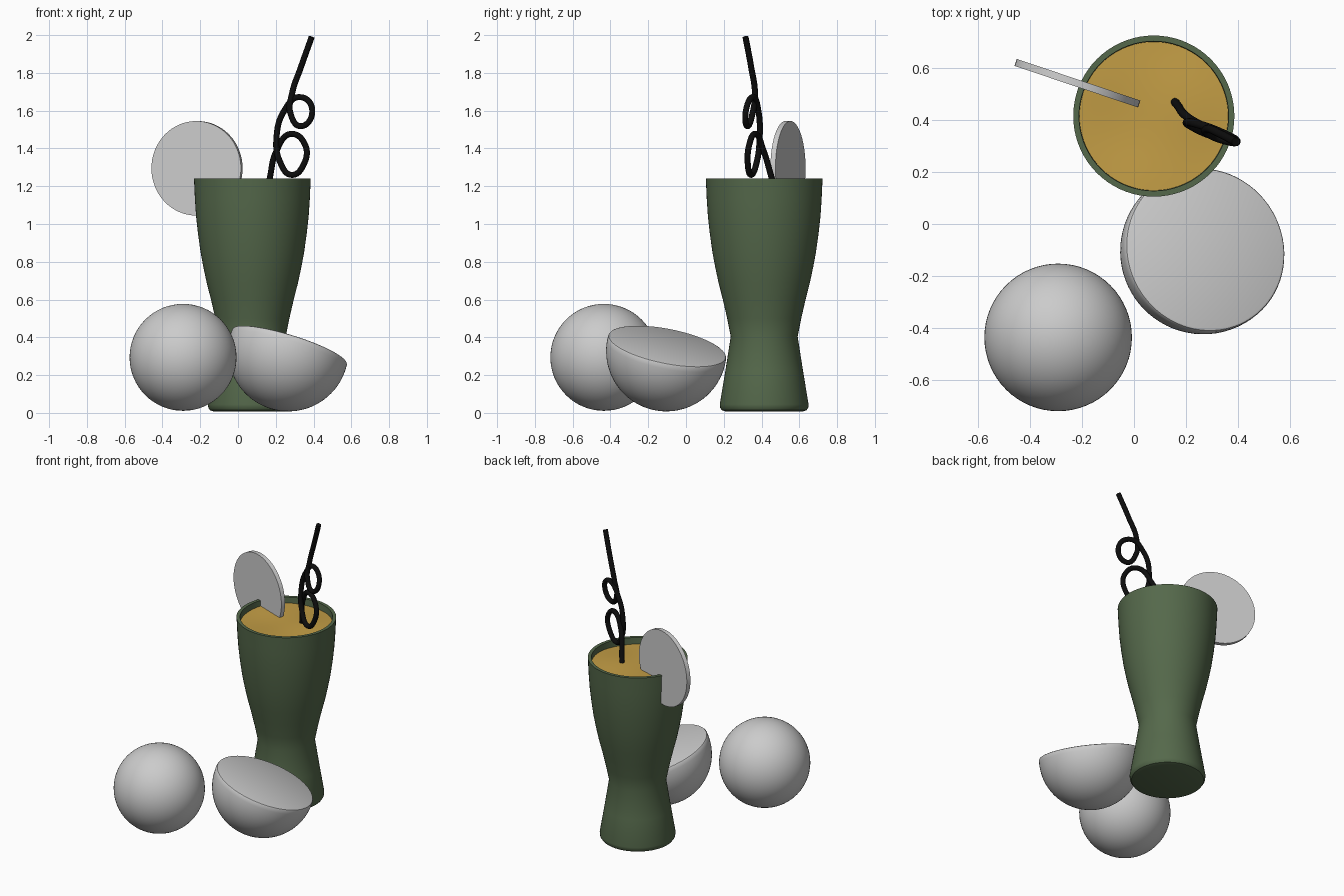
import bpy, bmesh, math
from mathutils import Vector, Matrix

if "Cube" in bpy.data.objects:
    bpy.data.objects.remove(bpy.data.objects["Cube"])

CX, CY = 0.076, 0.414          # axis of the glass


def material(name, rgb):
    m = bpy.data.materials.new(name)
    m.diffuse_color = (*rgb, 1)
    m.use_nodes = True
    m.node_tree.nodes["Principled BSDF"].inputs["Base Color"].default_value = m.diffuse_color
    return m


def finish(ob, mat=None, angle=30):
    if mat:
        ob.data.materials.append(mat)
    bpy.ops.object.select_all(action='DESELECT')
    ob.select_set(True)
    bpy.context.view_layer.objects.active = ob
    bpy.ops.object.shade_smooth_by_angle(angle=math.radians(angle))
    return ob


def add(name, bm):
    me = bpy.data.meshes.new(name)
    bmesh.ops.recalc_face_normals(bm, faces=bm.faces)
    bm.to_mesh(me)
    bm.free()
    ob = bpy.data.objects.new(name, me)
    bpy.context.collection.objects.link(ob)
    return ob


def lathe(profile, steps=72):
    """Spin (radius, z) points around the z axis."""
    bm = bmesh.new()
    vs = [bm.verts.new((r, 0, z)) for r, z in profile]
    es = [bm.edges.new(p) for p in zip(vs, vs[1:])]
    bmesh.ops.spin(bm, geom=vs + es, cent=(0, 0, 0), axis=(0, 0, 1),
                   angle=math.tau, steps=steps)
    bmesh.ops.remove_doubles(bm, verts=bm.verts, dist=1e-5)
    return bm


green = material("green_glass", (0.09, 0.14, 0.07))
yellow = material("yellow_drink", (0.55, 0.34, 0.06))
black = material("black_plastic", (0.004, 0.004, 0.004))

# Glass: outer wall up, rim, inner wall down
outer = [(0, 0.008), (0.205, 0.008), (0.224, 0.014), (0.233, 0.027), (0.235, 0.045),
         (0.206, 0.22), (0.177, 0.405), (0.196, 0.5), (0.219, 0.6), (0.242, 0.69),
         (0.259, 0.77), (0.274, 0.85), (0.288, 0.95), (0.298, 1.04), (0.304, 1.13),
         (0.309, 1.24)]
inner = [(r - 0.022, z) for r, z in outer[:5:-1]] + [(0, 0.405)]
glass = finish(add("glass", lathe(outer + inner)), green)
glass.location = (CX, CY, 0)

# Drink: body following the inner wall, with a gently rippled top
wall = [(r - 0.003, z) for r, z in inner[-2:0:-1]]
level = 1.2
surface = [(0.289 * k / 10, level) for k in range(10, -1, -1)]
bm = lathe([(0, 0.41)] + wall + surface)
for v in bm.verts:
    if v.co.z > level - 0.001:
        x, y = v.co.x, v.co.y
        v.co.z += 0.005 * math.sin(9 * x + 4 * y) * math.cos(11 * y - 5 * x)
drink = finish(add("drink", bm), yellow)
drink.location = (CX, CY, 0)

# Straw: bezier-smooth tube with two loops
path = [(0.09, 0.55, 0.95), (0.165, 0.458, 1.23), (0.205, 0.41, 1.39),
        (0.28, 0.368, 1.477), (0.355, 0.335, 1.42), (0.35, 0.327, 1.32),
        (0.285, 0.345, 1.26), (0.222, 0.375, 1.33), (0.204, 0.39, 1.46),
        (0.245, 0.383, 1.6), (0.325, 0.355, 1.672), (0.393, 0.318, 1.605),
        (0.335, 0.325, 1.518), (0.278, 0.352, 1.585), (0.286, 0.365, 1.69),
        (0.333, 0.345, 1.83), (0.39, 0.315, 1.99)]
cu = bpy.data.curves.new("straw", 'CURVE')
cu.dimensions = '3D'
cu.bevel_depth = 0.016
cu.bevel_resolution = 4
cu.resolution_u = 10
cu.use_fill_caps = True
sp = cu.splines.new('BEZIER')
sp.bezier_points.add(len(path) - 1)
for bp, p in zip(sp.bezier_points, path):
    bp.co = p
    bp.handle_left_type = bp.handle_right_type = 'AUTO'
straw = bpy.data.objects.new("straw", cu)
bpy.context.collection.objects.link(straw)
bpy.ops.object.select_all(action='DESELECT')
straw.select_set(True)
bpy.context.view_layer.objects.active = straw
bpy.ops.object.convert(target='MESH')
finish(bpy.context.object, black, 50)

# Fruit slice on the rim
bpy.ops.mesh.primitive_cylinder_add(vertices=64, radius=0.25, depth=0.028)
piece = bpy.context.object
piece.name = "fruit_slice"
piece.matrix_world = (Matrix.Translation((-0.217, 0.54, 1.295))
                      @ Matrix.Rotation(math.radians(-18.6), 4, 'Z')
                      @ Matrix.Rotation(math.pi / 2, 4, 'X'))
finish(piece)

# Whole fruit
bpy.ops.mesh.primitive_uv_sphere_add(segments=64, ring_count=32, radius=0.283,
                                     location=(-0.291, -0.435, 0.294))
bpy.context.object.name = "whole_fruit"
finish(bpy.context.object)

# Half fruit: bowl-shaped profile with a slightly rounded rim, tilted
R, cut = 0.319, 0.03
top = math.asin(cut / R)
prof = [(R * math.cos(a), R * math.sin(a)) for a in
        (-math.pi / 2 + (top - 0.03 + math.pi / 2) * k / 24 for k in range(25))]
prof[0] = (0, -R)
prof += [(R - 0.004, cut - 0.003), (R - 0.011, cut), (0, cut)]
half = finish(add("half_fruit", lathe(prof)))
tilt = Vector((0, 0, 1)).rotation_difference(Vector((0.29, 0.185, 0.94)))
half.matrix_world = Matrix.Translation((0.266, -0.104, 0.327)) @ tilt.to_matrix().to_4x4()
